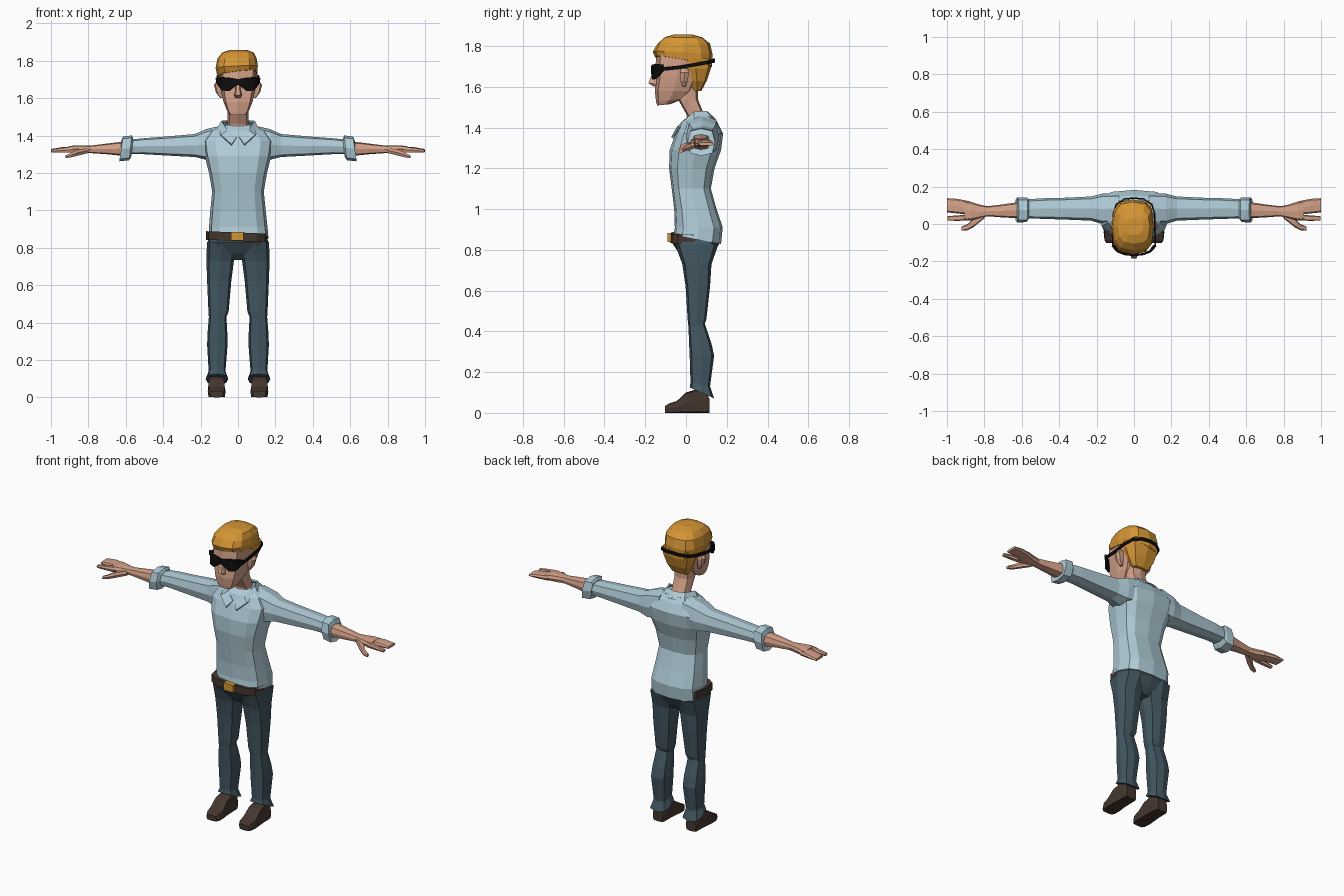
import bpy, bmesh, math


def material(name, rgb):
    m = bpy.data.materials.new(name)
    m.diffuse_color = (*rgb, 1)
    return m


SKIN = material("skin", (0.66, 0.36, 0.25))
SHIRT = material("pale blue cloth", (0.43, 0.60, 0.68))
PANTS = material("slate cloth", (0.055, 0.095, 0.12))
HAIR = material("golden hair", (0.66, 0.30, 0.035))
LEATHER = material("brown leather", (0.06, 0.037, 0.028))
BLACK = material("black", (0.004, 0.004, 0.004))


def finish(bm, name, mat, mirror=False, thick=0):
    bmesh.ops.recalc_face_normals(bm, faces=bm.faces)
    me = bpy.data.meshes.new(name)
    bm.to_mesh(me)
    bm.free()
    me.materials.append(mat)
    ob = bpy.data.objects.new(name, me)
    bpy.context.collection.objects.link(ob)
    if thick:
        s = ob.modifiers.new("thickness", "SOLIDIFY")
        s.thickness = thick
        s.offset = 0
    if mirror:
        ob.modifiers.new("mirror", "MIRROR")
    return ob


def loft(name, mat, axis, rings, mirror=False, n=8, p=0.6):
    """Skin rings (position, a min, a max, b min, b max, tilt a, tilt b) along an axis."""
    bm = bmesh.new()
    loops = []
    for pos, a0, a1, b0, b1, *tilt in rings:
        ta, tb = tilt or (0, 0)
        loop = []
        for i in range(n):
            t = 2 * math.pi * i / n
            c, s = math.cos(t), math.sin(t)
            da = math.copysign(abs(c) ** p, c) * (a1 - a0) / 2 if abs(c) > 1e-6 else 0
            db = math.copysign(abs(s) ** p, s) * (b1 - b0) / 2 if abs(s) > 1e-6 else 0
            a, b = (a0 + a1) / 2 + da, (b0 + b1) / 2 + db
            q = pos + ta * da + tb * db
            loop.append(bm.verts.new({"x": (q, a, b), "y": (a, q, b), "z": (a, b, q)}[axis]))
        loops.append(loop)
    for lo, hi in zip(loops, loops[1:]):
        for i in range(n):
            j = (i + 1) % n
            bm.faces.new((lo[i], lo[j], hi[j], hi[i]))
    bm.faces.new(loops[0])
    bm.faces.new(loops[-1])
    return finish(bm, name, mat, mirror)


def strip(name, mat, upper, lower, thick):
    """Mirrored ribbon between two edge paths."""
    bm = bmesh.new()
    u = [bm.verts.new(c) for c in upper]
    w = [bm.verts.new(c) for c in lower]
    for i in range(len(u) - 1):
        bm.faces.new((u[i], u[i + 1], w[i + 1], w[i]))
    return finish(bm, name, mat, True, thick)


# Shirt body, sleeves and rolled cuffs
loft("shirt_body", SHIRT, "z", [
    (0.852, -0.155, 0.163, -0.06, 0.172, 0, -0.2),
    (0.91, -0.155, 0.158, -0.055, 0.18),
    (1.00, -0.148, 0.148, -0.058, 0.15),
    (1.10, -0.138, 0.138, -0.07, 0.122),
    (1.20, -0.155, 0.155, -0.083, 0.14),
    (1.29, -0.178, 0.178, -0.08, 0.172),
    (1.37, -0.19, 0.19, -0.052, 0.182),
    (1.425, -0.15, 0.15, -0.025, 0.155),
    (1.455, -0.09, 0.09, 0.01, 0.13)], n=12, p=0.65)
loft("sleeve", SHIRT, "x", [
    (0.08, 0.0, 0.165, 1.28, 1.455), (0.17, 0.0, 0.162, 1.27, 1.435),
    (0.23, 0.018, 0.147, 1.285, 1.408), (0.38, 0.024, 0.14, 1.293, 1.395),
    (0.50, 0.028, 0.137, 1.30, 1.386), (0.59, 0.03, 0.13, 1.30, 1.377)], True)
loft("cuff", SHIRT, "x", [
    (0.565, 0.025, 0.137, 1.29, 1.385, 0, -0.1), (0.575, 0.01, 0.142, 1.268, 1.40, 0, -0.1),
    (0.625, 0.008, 0.142, 1.262, 1.395, 0, -0.15), (0.625, 0.03, 0.12, 1.285, 1.37)], True)

# Folded collar
strip("collar", SHIRT,
      [(0, 0.105, 1.472), (0.06, 0.098, 1.478), (0.085, 0.04, 1.475),
       (0.055, -0.015, 1.425), (0.006, -0.04, 1.39)],
      [(0, 0.14, 1.44), (0.08, 0.13, 1.435), (0.115, 0.04, 1.42),
       (0.09, -0.04, 1.40), (0.035, -0.068, 1.35)], 0.012)

# Forearms and hands
loft("forearm", SKIN, "x", [
    (0.60, 0.03, 0.12, 1.29, 1.37), (0.70, 0.035, 0.105, 1.30, 1.357),
    (0.79, 0.042, 0.094, 1.306, 1.346)], True)
loft("palm", SKIN, "x", [
    (0.78, 0.042, 0.094, 1.306, 1.346), (0.83, 0.03, 0.105, 1.305, 1.347),
    (0.875, 0.018, 0.12, 1.308, 1.347), (0.905, 0.022, 0.125, 1.31, 1.342)], True)
loft("fingers", SKIN, "x", [
    (0.88, 0.05, 0.122, 1.308, 1.342), (0.94, 0.056, 0.134, 1.31, 1.338),
    (1.0, 0.062, 0.138, 1.312, 1.328)], True)
loft("index_finger", SKIN, "x", [
    (0.88, 0.019, 0.052, 1.308, 1.342), (0.94, 0.017, 0.046, 1.308, 1.334),
    (0.998, 0.018, 0.042, 1.308, 1.324)], True, n=6)
loft("thumb", SKIN, "x", [
    (0.80, 0.03, 0.065, 1.305, 1.335), (0.86, -0.018, 0.03, 1.29, 1.325),
    (0.89, -0.034, 0.0, 1.283, 1.31), (0.922, -0.036, -0.014, 1.278, 1.295)], True, n=6)

# Trousers
loft("trouser_hips", PANTS, "z", [
    (0.735, -0.09, 0.09, 0.01, 0.10), (0.77, -0.15, 0.15, -0.025, 0.13),
    (0.83, -0.163, 0.163, -0.065, 0.163), (0.87, -0.15, 0.15, -0.05, 0.15)], n=12)
loft("trouser_leg", PANTS, "z", [
    (0.098, 0.052, 0.173, 0.018, 0.138, 0, -0.45), (0.14, 0.067, 0.157, 0.022, 0.118, 0, -0.2),
    (0.28, 0.056, 0.165, 0.018, 0.138), (0.34, 0.057, 0.163, 0.015, 0.125),
    (0.43, 0.062, 0.156, 0.012, 0.092, 0, 0.2), (0.46, 0.05, 0.158, 0.008, 0.10),
    (0.62, 0.036, 0.165, -0.002, 0.118), (0.73, 0.022, 0.169, -0.018, 0.125),
    (0.83, 0.005, 0.166, -0.055, 0.16)], True)

# Belt and buckle
loft("belt", LEATHER, "z", [
    (0.836, -0.17, 0.158, -0.078, 0.155, -0.04, 0),
    (0.882, -0.17, 0.158, -0.078, 0.155, -0.04, 0)], n=12)
loft("buckle", HAIR, "y", [
    (-0.09, -0.038, 0.03, 0.838, 0.884), (-0.06, -0.038, 0.03, 0.838, 0.884)], p=0.05)

# Shoes
loft("shoe", LEATHER, "y", [
    (-0.102, 0.08, 0.148, 0, 0.034), (-0.085, 0.068, 0.158, 0, 0.045),
    (-0.045, 0.066, 0.162, 0, 0.058), (0.0, 0.07, 0.16, 0, 0.10),
    (0.05, 0.072, 0.156, 0, 0.115), (0.10, 0.073, 0.155, 0, 0.10),
    (0.115, 0.08, 0.15, 0, 0.07)], True, p=0.3)

# Neck, head, nose and ears
loft("neck", SKIN, "z", [
    (1.40, -0.06, 0.06, 0.0, 0.10), (1.46, -0.055, 0.055, 0.005, 0.09),
    (1.54, -0.055, 0.055, -0.04, 0.058), (1.62, -0.055, 0.055, -0.05, 0.06)])
loft("head", SKIN, "z", [
    (1.512, -0.045, 0.045, -0.142, -0.075, 0, 0.1), (1.535, -0.06, 0.06, -0.147, -0.015, 0, 0.1),
    (1.58, -0.078, 0.078, -0.153, 0.03), (1.65, -0.092, 0.092, -0.145, 0.06),
    (1.70, -0.097, 0.097, -0.15, 0.09), (1.76, -0.098, 0.098, -0.145, 0.10)], p=0.55)
loft("nose", SKIN, "z", [
    (1.602, -0.014, 0.014, -0.16, -0.135), (1.617, -0.021, 0.021, -0.186, -0.135),
    (1.635, -0.015, 0.015, -0.18, -0.135), (1.69, -0.01, 0.01, -0.155, -0.13)], n=6)
loft("ear", SKIN, "z", [
    (1.60, 0.08, 0.095, -0.02, 0.0), (1.63, 0.08, 0.118, -0.028, 0.01),
    (1.67, 0.08, 0.128, -0.032, 0.016), (1.69, 0.085, 0.115, -0.025, 0.01)], True, n=6)

# Hair
loft("hair_crown", HAIR, "z", [
    (1.722, -0.108, 0.102, -0.152, 0.127, 0.12, -0.17),
    (1.765, -0.12, 0.106, -0.163, 0.131, 0.05, -0.05),
    (1.812, -0.11, 0.10, -0.14, 0.118), (1.843, -0.085, 0.085, -0.105, 0.08),
    (1.857, -0.045, 0.05, -0.06, 0.03)], n=12, p=0.7)
loft("hair_back", HAIR, "z", [
    (1.58, -0.055, 0.055, 0.035, 0.075), (1.63, -0.083, 0.083, 0.005, 0.102),
    (1.69, -0.101, 0.101, -0.025, 0.122), (1.74, -0.105, 0.105, -0.05, 0.129)])

# Sunglasses and their strap
strip("sunglasses", BLACK,
      [(0, -0.166, 1.70), (0.02, -0.164, 1.705), (0.05, -0.161, 1.71),
       (0.088, -0.146, 1.712), (0.116, -0.115, 1.708)],
      [(0, -0.166, 1.672), (0.02, -0.164, 1.66), (0.05, -0.161, 1.637),
       (0.085, -0.146, 1.642), (0.108, -0.115, 1.675)], 0.012)
path = [(0.114, -0.12, 1.687), (0.112, -0.04, 1.695), (0.112, 0.05, 1.71),
        (0.095, 0.105, 1.72), (0.05, 0.134, 1.727), (0, 0.138, 1.73)]
strip("glasses_strap", BLACK, [(x, y, z + 0.009) for x, y, z in path],
      [(x, y, z - 0.009) for x, y, z in path], 0.008)
